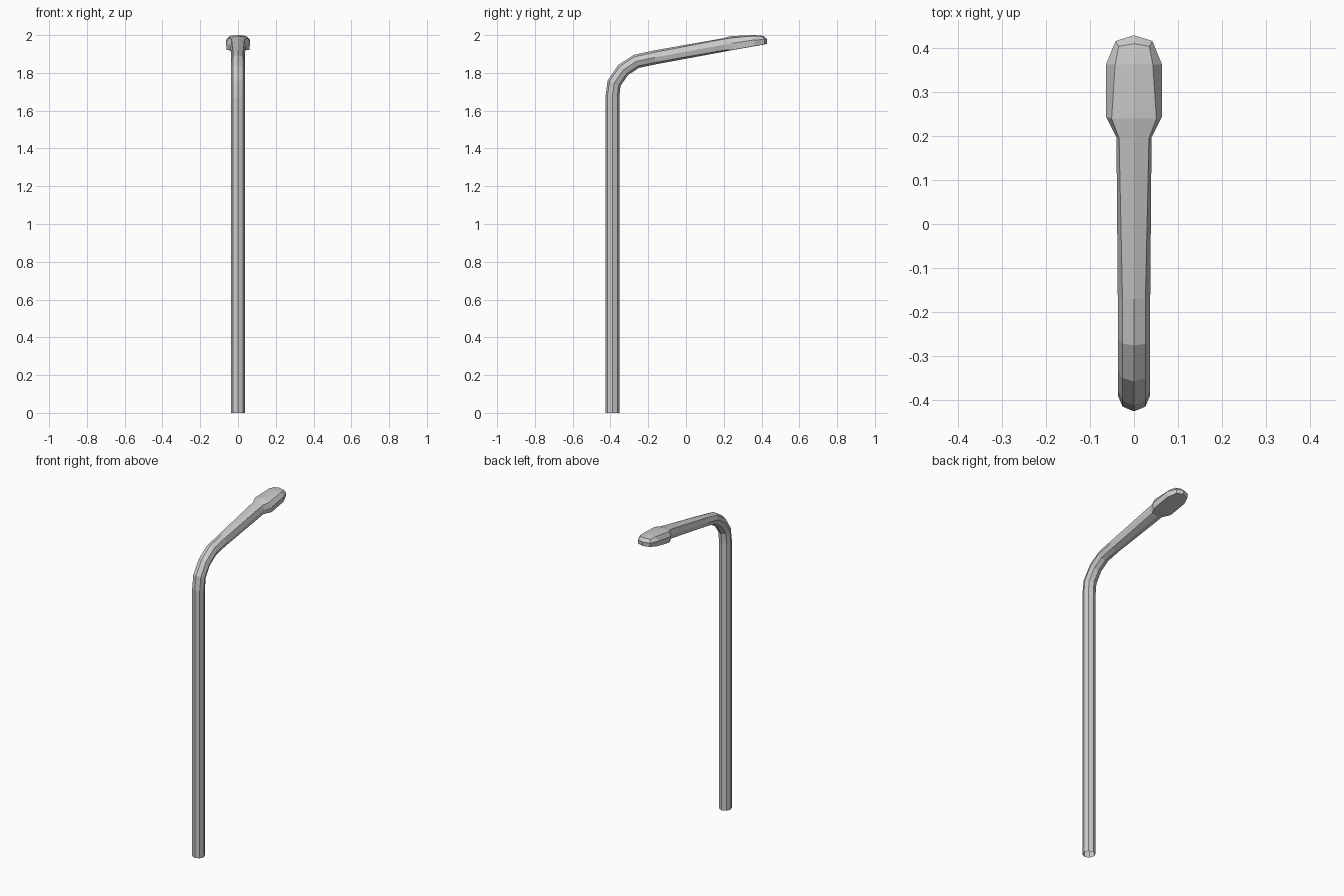
import bpy, bmesh
from math import sin, cos, radians, pi

if "Cube" in bpy.data.objects:
    bpy.data.objects.remove(bpy.data.objects["Cube"])

bm = bmesh.new()
R = 0.037


def octagon(y, z, tilt):
    """Eight-sided ring; vertex 0 lies on the outer/top side of the bend."""
    t = radians(tilt)
    ring = []
    for i in range(8):
        a = i * pi / 4
        x, n = R * sin(a), R * cos(a)
        ring.append(bm.verts.new((x, y - n * cos(t), z + n * sin(t))))
    return ring


def section(half):
    """Symmetric ring from top, shoulder, side, lower edge and bottom points."""
    right = [bm.verts.new(p) for p in half]
    left = [bm.verts.new((-x, y, z)) for x, y, z in half[3:0:-1]]
    return right + left


# Pole, bend and arm
rings = [octagon(*p) for p in (
    (-0.39, 0.0, 0), (-0.39, 1.67, 0), (-0.381, 1.745, 24), (-0.333, 1.815, 46),
    (-0.263, 1.861, 68), (-0.165, 1.882, 80))]

# Arm end flaring into the flat-bottomed lamp head
rings += [section(h) for h in (
    [(0, .195, 1.983), (.034, .195, 1.978), (.040, .198, 1.948), (.035, .2, 1.920), (0, .2, 1.912)],
    [(0, .240, 1.995), (.051, .240, 1.985), (.064, .245, 1.957), (.060, .248, 1.922), (0, .248, 1.921)],
    [(0, .363, 2.000), (.043, .363, 1.996), (.064, .363, 1.975), (.060, .363, 1.942), (0, .363, 1.941)],
    [(0, .411, 1.996), (.035, .405, 1.993), (.042, .417, 1.976), (.040, .415, 1.951), (0, .429, 1.953)])]

for a, b in zip(rings, rings[1:]):
    for i in range(8):
        j = (i + 1) % 8
        bm.faces.new((a[i], a[j], b[j], b[i]))

# Pointed nose of the lamp head
nose = bm.verts.new((0, .43, 1.978))
e = rings[-1]
for f in ((e[0], e[1], e[2], nose), (nose, e[2], e[3], e[4]),
          (e[0], nose, e[6], e[7]), (nose, e[4], e[5], e[6])):
    bm.faces.new(f)

bmesh.ops.recalc_face_normals(bm, faces=bm.faces)
mesh = bpy.data.meshes.new("street_lamp")
bm.to_mesh(mesh)
bm.free()
bpy.context.collection.objects.link(bpy.data.objects.new("street_lamp", mesh))
